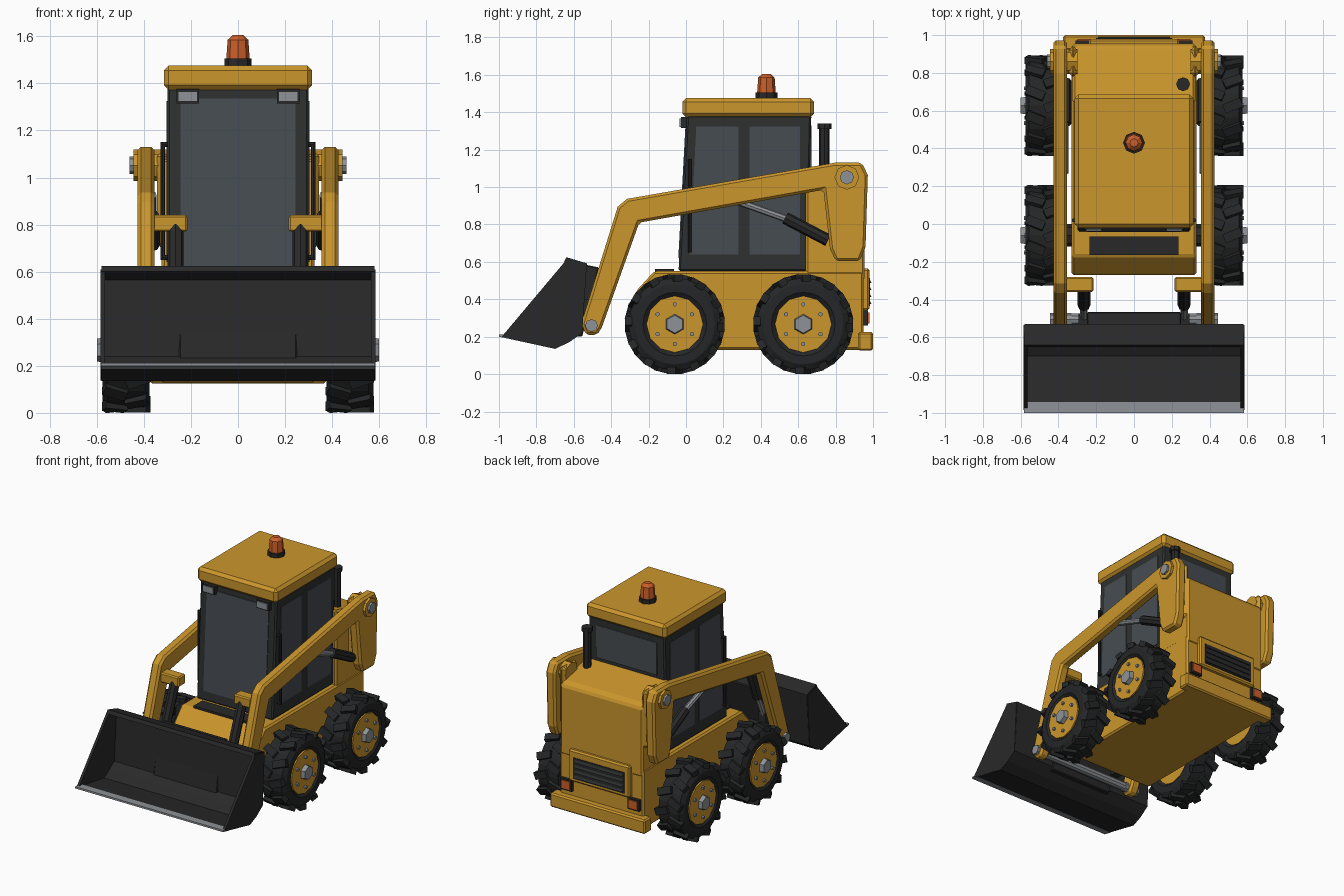
import bpy, bmesh, math
from mathutils import Vector, Matrix

cube = bpy.data.objects.get("Cube")
if cube:
    bpy.data.objects.remove(cube, do_unlink=True)


def material(name, r, g, b):
    m = bpy.data.materials.new(name)
    m.use_nodes = True
    m.diffuse_color = (r, g, b, 1)
    m.node_tree.nodes["Principled BSDF"].inputs["Base Color"].default_value = (r, g, b, 1)
    return m


YELLOW = material("machine yellow", .6, .306, .025)
BLACK = material("bucket black", .022, .022, .022)
RUBBER = material("tyre rubber", .018, .019, .02)
FRAME = material("cab frame charcoal", .028, .03, .03)
GLASS = material("tinted glass", .062, .073, .085)
STEEL = material("bare steel", .27, .29, .31)
ORANGE = material("lamp orange", .6, .115, .022)


def finish(name, bm, mat, bevel=0):
    bmesh.ops.recalc_face_normals(bm, faces=bm.faces)
    me = bpy.data.meshes.new(name)
    bm.to_mesh(me)
    bm.free()
    me.materials.append(mat)
    ob = bpy.data.objects.new(name, me)
    bpy.context.collection.objects.link(ob)
    if bevel:
        mod = ob.modifiers.new("edge", "BEVEL")
        mod.width, mod.segments = bevel, 1
        mod.limit_method, mod.angle_limit = "ANGLE", math.radians(40)
    return ob


def prism(name, pts, x0, x1, mat, bevel=0):
    """Side profile of (y, z) points, extruded along x."""
    bm = bmesh.new()
    a = [bm.verts.new((x0, y, z)) for y, z in pts]
    b = [bm.verts.new((x1, y, z)) for y, z in pts]
    bm.faces.new(a)
    bm.faces.new(b[::-1])
    for i in range(len(pts)):
        j = (i + 1) % len(pts)
        bm.faces.new((a[i], b[i], b[j], a[j]))
    return finish(name, bm, mat, bevel)


def box(name, x0, x1, y0, y1, z0, z1, mat, bevel=0):
    return prism(name, [(y0, z0), (y1, z0), (y1, z1), (y0, z1)], x0, x1, mat, bevel)


def rod(name, p, q, r, mat, sides=8, r2=None):
    """Straight cylinder or cone between two points."""
    p, q = Vector(p), Vector(q)
    d = q - p
    m = Matrix.Translation((p + q) / 2) @ d.to_track_quat("Z", "Y").to_matrix().to_4x4()
    bm = bmesh.new()
    bmesh.ops.create_cone(bm, cap_ends=True, segments=sides, radius1=r,
                          radius2=r if r2 is None else r2, depth=d.length, matrix=m)
    return finish(name, bm, mat)


# Hull, engine hood and bumper
prism("hull", [(-.27, .17), (-.23, .13), (.95, .13), (.95, .55), (-.17, .55), (-.27, .44)],
      -.33, .33, YELLOW, .012)
prism("engine_hood", [(.64, .5), (.955, .5), (.955, .99), (.92, 1.02), (.64, 1.08)],
      -.325, .325, YELLOW, .012)
box("rear_bumper", -.375, .375, .92, 1, .125, .225, YELLOW, .01)
box("front_vent", -.235, .235, -.165, -.065, .54, .562, BLACK)

# Rear grille with slats and tail lights
box("grille_frame", -.24, .24, .94, .98, .34, .565, YELLOW, .01)
box("grille_panel", -.2, .2, .97, .984, .365, .515, BLACK)
for i in range(4):
    z = .375 + i * .037
    prism("grille_slat", [(.98, z), (.992, z), (.98, z + .024)], -.19, .19, FRAME)
for s in (1, -1):
    box("tail_light_housing", s * .22, s * .31, .94, .972, .26, .34, BLACK)
    box("tail_light", s * .23, s * .3, .96, .98, .27, .33, ORANGE)

# Cab, windows and roof
prism("cab_frame", [(-.04, .55), (.005, 1.385), (.67, 1.385), (.65, .55)], -.3, .3, FRAME, .01)


def front_y(z):
    return -.04 + .045 * (z - .55) / .835


lo, hi = .62, 1.335
prism("windshield", [(front_y(lo) - .005, lo), (front_y(lo) + .004, lo),
                     (front_y(hi) + .004, hi), (front_y(hi) - .005, hi)], -.245, .245, GLASS)
box("rear_window", -.24, .24, .66, .672, 1.1, 1.33, GLASS)
for s in (1, -1):
    prism("front_side_window", [(.02, .64), (.28, .64), (.28, 1.325), (.055, 1.325)],
          s * .297, s * .304, GLASS)
    box("rear_side_window", s * .297, s * .304, .34, .61, .64, 1.325, GLASS)
    box("work_light_housing", s * .165, s * .262, -.028, .02, 1.315, 1.375, BLACK)
    box("work_light_lens", s * .172, s * .255, -.036, -.026, 1.322, 1.366, STEEL)
    rod("grab_rail", (s * .32, .02, .65), (s * .32, .02, 1.15), .01, BLACK)
    for z in (.66, 1.14):
        rod("grab_rail_foot", (s * .29, .02, z), (s * .32, .02, z), .01, BLACK)
box("roof", -.315, .315, -.02, .685, 1.372, 1.475, YELLOW, .02)

# Beacon and exhaust
rod("beacon_base", (0, .43, 1.47), (0, .43, 1.505), .058, BLACK)
rod("beacon_lamp", (0, .43, 1.5), (0, .43, 1.585), .05, ORANGE, 8, .044)
rod("beacon_cap", (0, .43, 1.585), (0, .43, 1.605), .044, ORANGE, 8, .022)
rod("exhaust_pipe", (.26, .74, 1), (.26, .74, 1.32), .028, BLACK)
rod("exhaust_tip", (.26, .74, 1.31), (.26, .74, 1.34), .037, BLACK)

# Lift arms, pivots and cylinders
arm = [(-.56, .27), (-.365, .895), (-.315, .937), (.795, 1.13), (.94, 1.13), (.972, 1.065),
       (.96, .68), (.93, .605), (.8, .605), (.77, .67), (.735, .985), (-.25, .81),
       (-.45, .25), (-.475, .21), (-.535, .21)]
for s in (1, -1):
    prism("lift_arm", arm, s * .355, s * .427, YELLOW, .014)
    box("arm_tower", s * .3, s * .345, .78, .94, .7, 1.11, YELLOW, .02)
    rod("rear_pivot_boss", (s * .3, .86, 1.052), (s * .445, .86, 1.052), .066, YELLOW)
    rod("rear_pivot_pin", (s * .44, .86, 1.052), (s * .46, .86, 1.052), .038, STEEL)
    rod("front_pivot_pin", (s * .33, -.505, .26), (s * .445, -.505, .26), .034, STEEL)
    rod("lift_cylinder_barrel", (s * .365, .76, .715), (s * .365, .53, .835), .033, BLACK)
    rod("lift_cylinder_rod", (s * .365, .55, .825), (s * .365, .27, .925), .019, STEEL)
    box("tilt_bracket", s * .215, s * .38, -.36, -.28, .77, .84, YELLOW, .008)
    rod("tilt_cylinder_barrel", (s * .265, -.33, .79), (s * .265, -.43, .53), .034, BLACK)
    rod("tilt_cylinder_rod", (s * .265, -.42, .55), (s * .265, -.505, .36), .02, STEEL)
    box("tilt_lug", s * .235, s * .295, -.55, -.475, .32, .4, BLACK)
rod("cross_tube", (-.4, -.505, .26), (.4, -.505, .26), .032, STEEL, 10)

# Bucket shell, side plates, cutting edge and coupler
prism("bucket_shell", [(-.98, .196), (-.7, .135), (-.625, .17), (-.555, .22), (-.53, .592),
                       (-.64, .625), (-.652, .6), (-.56, .565), (-.585, .24), (-.64, .2),
                       (-.7, .165), (-.98, .21)], -.58, .58, BLACK)
for s in (1, -1):
    prism("bucket_side", [(-.985, .2), (-.7, .137), (-.625, .17), (-.555, .22), (-.535, .59),
                          (-.64, .61)], s * .565, s * .584, BLACK)
prism("cutting_edge", [(-1, .2), (-.94, .187), (-.94, .212), (-1, .213)], -.582, .582, STEEL)
prism("coupler_plate", [(-.6, .2), (-.555, .2), (-.465, .57), (-.54, .585)],
      -.25, .25, BLACK, .006)


def tyre(side, y, z):
    """Lathed tyre with two staggered rings of slanted lugs."""
    bm = bmesh.new()
    half = [(.07, .12), (.085, .15), (.1, .17), (.1, .215), (.08, .247)]
    profile = half + [(-x, r) for x, r in reversed(half)]
    n = 24
    rings = []
    for i in range(n):
        a = math.tau * i / n
        rings.append([bm.verts.new((x, r * math.cos(a), r * math.sin(a))) for x, r in profile])
    for i in range(n):
        p, q = rings[i], rings[(i + 1) % n]
        for j in range(len(profile)):
            k = (j + 1) % len(profile)
            bm.faces.new((p[j], q[j], q[k], p[k]))
    count = 12
    for edge in (1, -1):
        for i in range(count):
            a = math.tau * (i + (.5 if edge < 0 else 0)) / count + math.pi / 2
            m = (Matrix.Rotation(a, 4, "X") @ Matrix.Translation((edge * .048, 0, .247))
                 @ Matrix.Rotation(edge * math.radians(22), 4, "Z")
                 @ Matrix.Diagonal((.1, .05, .038, 1)))
            bmesh.ops.create_cube(bm, size=1, matrix=m)
    bmesh.ops.translate(bm, verts=bm.verts, vec=(side * .475, y, z))
    return finish("tyre", bm, RUBBER)


# Four wheels
z = .267
for s in (1, -1):
    for y in (-.06, .627):
        tyre(s, y, z)
        rod("axle", (s * .3, y, z), (s * .4, y, z), .06, BLACK)
        rod("wheel_rim", (s * .39, y, z), (s * .57, y, z), .152, YELLOW, 12)
        rod("wheel_hub", (s * .56, y, z), (s * .6, y, z), .056, STEEL, 6, .048)
        for i in range(6):
            a = math.tau * (i + .5) / 6
            by, bz = y + .106 * math.cos(a), z + .106 * math.sin(a)
            rod("wheel_bolt", (s * .565, by, bz), (s * .583, by, bz), .012, STEEL, 6)
